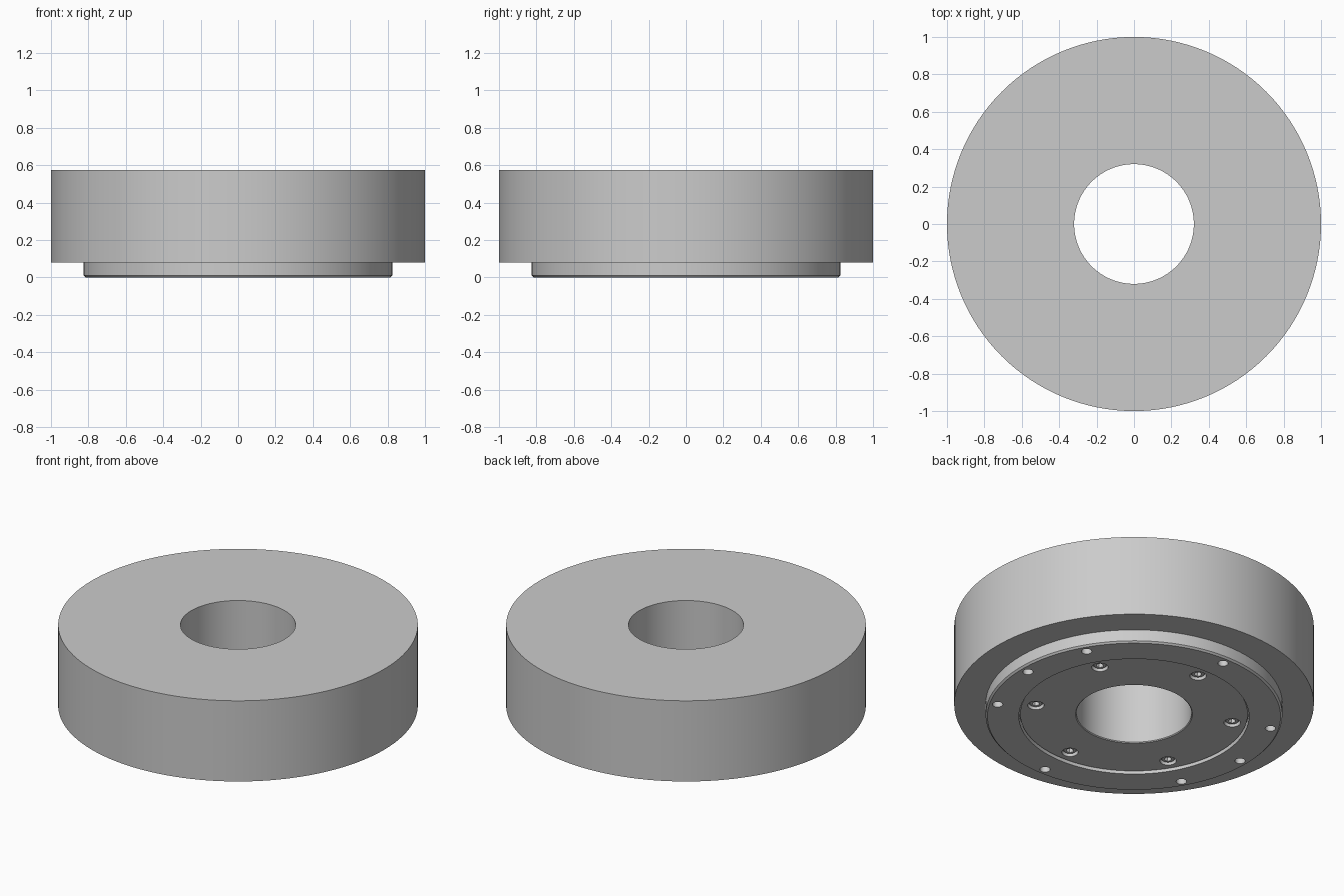
import bpy, bmesh
from math import radians, cos, sin, tau
from mathutils import Vector

if "Cube" in bpy.data.objects:
    bpy.data.objects.remove(bpy.data.objects["Cube"], do_unlink=True)

steel = bpy.data.materials.new("light grey steel")
steel.use_nodes = True
GREY = (0.6, 0.6, 0.6, 1)
steel.diffuse_color = GREY
steel.node_tree.nodes["Principled BSDF"].inputs["Base Color"].default_value = GREY


def turned(name, profile, sides, centres=((0, 0),), closed=False):
    """Turn a (radius, height) profile about a vertical axis at each centre."""
    bm = bmesh.new()
    for cx, cy in centres:
        verts = [bm.verts.new((cx + r, cy, z)) for r, z in profile]
        edges = [bm.edges.new(pair) for pair in zip(verts, verts[1:])]
        if closed:
            edges.append(bm.edges.new((verts[-1], verts[0])))
        bmesh.ops.spin(bm, geom=verts + edges, cent=(cx, cy, 0), axis=(0, 0, 1),
                       angle=tau, steps=sides, use_merge=True)
    bmesh.ops.remove_doubles(bm, verts=bm.verts, dist=1e-5)
    bmesh.ops.recalc_face_normals(bm, faces=bm.faces)
    mesh = bpy.data.meshes.new(name)
    bm.to_mesh(mesh)
    bm.free()
    mesh.materials.append(steel)
    obj = bpy.data.objects.new(name, mesh)
    bpy.context.collection.objects.link(obj)
    return obj


def rod(radius, bottom, top):
    return [(0, bottom), (radius, bottom), (radius, top), (0, top)]


def ring(radius, degrees):
    return [(radius * cos(radians(a)), radius * sin(radians(a))) for a in degrees]


def activate(obj):
    bpy.ops.object.select_all(action='DESELECT')
    obj.select_set(True)
    bpy.context.view_layer.objects.active = obj


def cut(obj, cutter):
    cutter.hide_render = True
    mod = obj.modifiers.new("cut", 'BOOLEAN')
    mod.operation, mod.solver, mod.object = 'DIFFERENCE', 'EXACT', cutter
    activate(obj)
    bpy.ops.object.modifier_apply(modifier=mod.name)
    bpy.data.objects.remove(cutter, do_unlink=True)


def smooth(obj):
    activate(obj)
    bpy.ops.object.shade_smooth_by_angle(angle=radians(30))


# Drum with stepped hub, centre bore and a recessed plate set off by a groove
RECESS = 0.015
body = turned("ring_body", [
    (0.32, 0.575), (1, 0.575), (1, 0.08), (0.825, 0.08), (0.825, 0.01),
    (0.815, 0), (0.64, 0), (0.64, 0.04), (0.632, 0.04), (0.632, RECESS),
    (0.325, RECESS), (0.32, 0.02)], 128, closed=True)

# Bolt holes around the hub rim, and counterbores in the recessed plate
rim_spots = ring(0.77, (0, 30, 90, 150, 180, 210, 270, 330))
screw_spots = ring(0.554, range(30, 390, 60))
cut(body, turned("rim_hole_cutter", rod(0.029, -0.1, 0.2), 24, rim_spots))
cut(body, turned("counterbore_cutter", rod(0.046, -0.1, 0.07), 32, screw_spots))
smooth(body)

# Socket head screws sunk in the counterbores
screws = turned("socket_screws", [
    (0, 0.026), (0.034, 0.026), (0.04, 0.032), (0.04, 0.08), (0, 0.08)],
    32, screw_spots)
cut(screws, turned("hex_socket_cutter", rod(0.022, -0.1, 0.055), 6, screw_spots))
smooth(screws)
